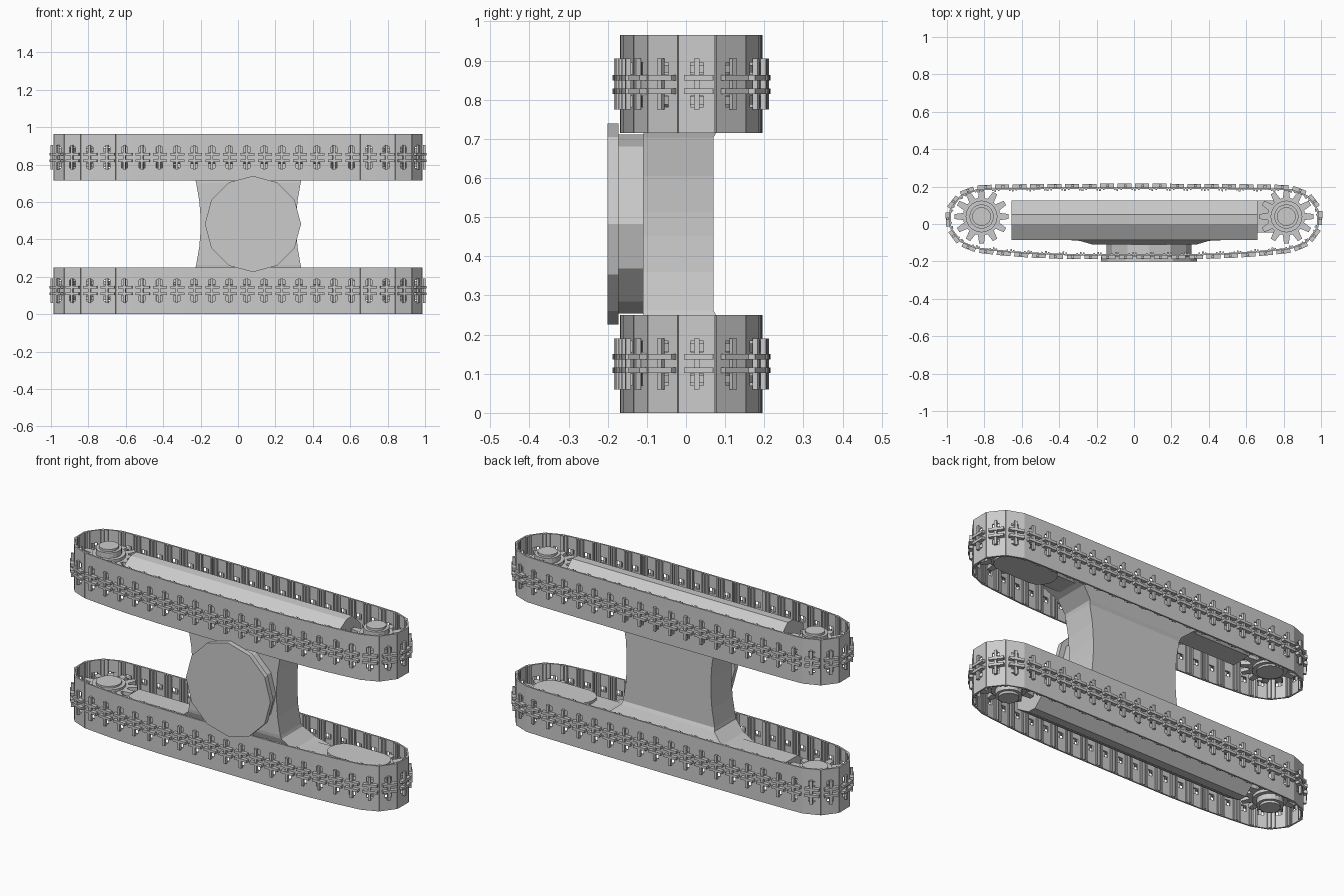
import bpy, bmesh, math
from mathutils import Vector, Matrix

if "Cube" in bpy.data.objects:
    bpy.data.objects.remove(bpy.data.objects["Cube"])

MID = 0.4825          # height of the mirror plane between the two tracks


def finish(name, bm, mirror=True):
    """Turn a bmesh into an object; by default repeat it on the other track."""
    bmesh.ops.recalc_face_normals(bm, faces=bm.faces)
    bmesh.ops.translate(bm, verts=bm.verts, vec=(0, 0, -MID))
    me = bpy.data.meshes.new(name)
    bm.to_mesh(me)
    bm.free()
    ob = bpy.data.objects.new(name, me)
    ob.location.z = MID
    bpy.context.collection.objects.link(ob)
    if mirror:
        m = ob.modifiers.new("other_side", 'MIRROR')
        m.use_axis = (False, False, True)
        m.merge_threshold = 0.0005
    return ob


def loft(bm, rings, cap_end=True):
    """Skin a list of equal-sized point rings."""
    vs = [[bm.verts.new(p) for p in r] for r in rings]
    n = len(vs[0])
    for a, b in zip(vs, vs[1:]):
        for i in range(n):
            bm.faces.new((a[i], a[(i + 1) % n], b[(i + 1) % n], b[i]))
    bm.faces.new(vs[0])
    if cap_end:
        bm.faces.new(vs[-1])


def slab(bm, pts, z0, z1):
    loft(bm, [[(x, y, z) for x, y in pts] for z in (z0, z1)])


def circle(cx, cy, r, n):
    return [(cx + r * math.cos(2 * math.pi * i / n),
             cy + r * math.sin(2 * math.pi * i / n)) for i in range(n)]


# --- track path: half outline mirrored in x, resampled at even pitch
half = [(0, .188), (.5, .186), (.8, .182), (.885, .175), (.945, .13), (.978, .08),
        (.988, .03), (.975, -.03), (.945, -.075), (.9, -.108), (.83, -.128),
        (.6, -.15), (.35, -.16), (0, -.16)]
loop = [Vector(p) for p in half] + [Vector((-x, y)) for x, y in half[-2:0:-1]]
SHOES = 46
lens = [(loop[(i + 1) % len(loop)] - p).length for i, p in enumerate(loop)]
pitch = sum(lens) / SHOES


def at(d):
    d %= sum(lens)
    for i, l in enumerate(lens):
        if d <= l:
            return loop[i].lerp(loop[(i + 1) % len(loop)], d / l)
        d -= l
    return loop[0]


# --- track shoes: plate with two windows, grousers, inner chain rails
h = pitch / 2
w = .017
parts = [  # (t0, t1, n0, n1, z0, z1) along path, outward, height
    (-h, -w, -.008, 0, 0, .25), (w, h, -.008, 0, 0, .25),
    (-w, w, -.008, 0, 0, .07), (-w, w, -.008, 0, .1, .155), (-w, w, -.008, 0, .183, .25),
    (-h, -h + .009, 0, .011, 0, .25), (-.026, -.018, 0, .006, 0, .25),
    (h - .014, h - .006, 0, .007, 0, .25),
    (-h * .9, h * .7, -.028, -.008, .102, .116), (-h * .9, h * .7, -.028, -.008, .137, .151),
    (-.007, .007, -.024, -.01, .06, .19)]
bm = bmesh.new()
for k in range(SHOES):
    a, b = at(k * pitch), at((k + 1) * pitch)
    t = (b - a).normalized()
    c = (a + b) / 2
    frame = Matrix(((t.x, -t.y, 0, c.x), (t.y, t.x, 0, c.y), (0, 0, 1, 0), (0, 0, 0, 1)))
    for t0, t1, n0, n1, z0, z1 in parts:
        size = Matrix.Diagonal((t1 - t0, n1 - n0, z1 - z0, 1))
        move = Matrix.Translation(((t0 + t1) / 2, (n0 + n1) / 2, (z0 + z1) / 2))
        bmesh.ops.create_cube(bm, size=1, matrix=frame @ Matrix.Diagonal((1, -1, 1, 1)) @ move @ size)
finish("track_shoes", bm)

# --- sprockets: pairs of toothed plates and a stepped hub at each end
for side, cx in (("left", -.815), ("right", .815)):
    bm = bmesh.new()
    gear = []
    for i in range(12):
        for da, r in ((-.19, .1), (-.13, .145), (.13, .145), (.19, .1)):
            ang = 2 * math.pi * i / 12 + da * (1 if r < .12 else .7)
            gear.append((cx + r * math.cos(ang), .04 + r * math.sin(ang)))
    slab(bm, gear, .076, .096)
    slab(bm, gear, .157, .177)
    slab(bm, circle(cx, .04, .085, 20), .06, .19)
    slab(bm, circle(cx, .04, .065, 20), .03, .2)
    slab(bm, circle(cx, .04, .05, 20), .018, .05)
    finish(side + "_sprocket", bm)

# --- long side frame: bevelled profile extruded along x
prof = [(-.085, .07), (0, .018), (.05, .015), (.125, .085), (.125, .145),
        (.075, .185), (-.04, .185), (-.085, .15)]
bm = bmesh.new()
loft(bm, [[(x, y, z) for y, z in prof] for x in (-.655, .66)])
finish("side_frame", bm)

# --- drive motor cover: capsule plate on the inner side of the right end
bm = bmesh.new()
caps = []
for cx, a0 in ((.8, -90), (.62, 90)):
    for i in range(9):
        a = math.radians(a0 + i * 22.5)
        caps.append((cx + .085 * math.cos(a), .04 + .085 * math.sin(a)))
slab(bm, caps, .15, .2)
finish("motor_cover", bm)

# --- centre body: waisted block flaring into both side frames
sections = [(.16, -.36, .5, -.085, .12), (.195, -.29, .4, -.09, .105),
            (.245, -.228, .34, -.108, .08), (.262, -.224, .335, -.11, .07),
            (.36, -.207, .318, -.11, .07), (.45, -.2, .312, -.11, .07),
            (MID, -.2, .312, -.11, .07)]
bm = bmesh.new()
loft(bm, [[(x0, y0, z), (x1, y0, z), (x1, y1, z), (x0, y1, z)]
          for z, x0, x1, y0, y1 in sections], cap_end=False)
finish("centre_body", bm)

# --- turntable: two twelve-sided discs facing the front
for name, r, y0, y1 in (("turntable_base", .228, -.18, -.1), ("turntable_disc", .257, -.2, -.173)):
    bm = bmesh.new()
    loft(bm, [[(x, y, z) for x, z in circle(.08, MID, r, 12)] for y in (y0, y1)])
    finish(name, bm, mirror=False)
